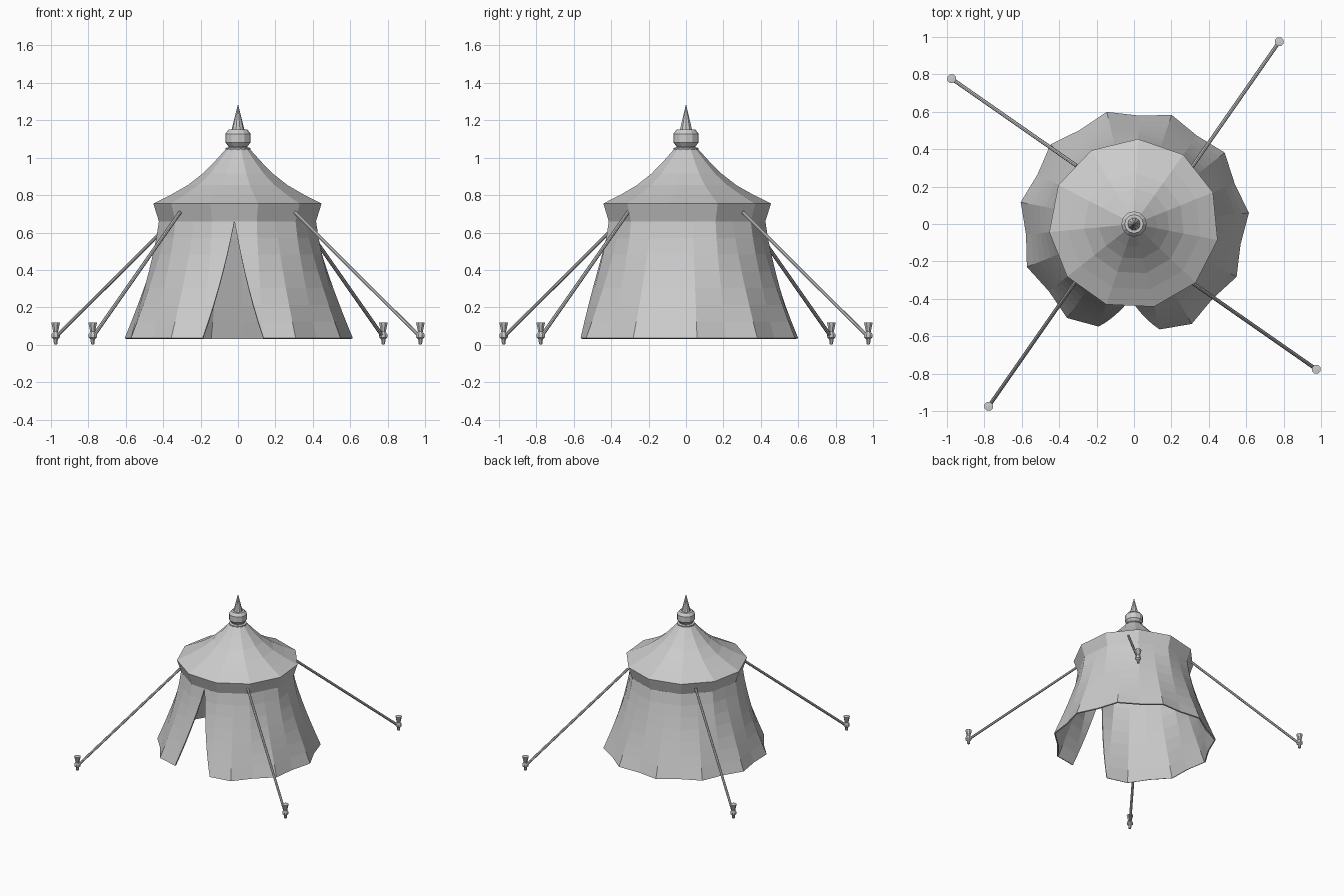
import bpy, bmesh, math
from mathutils import Vector

cube = bpy.data.objects.get("Cube")
if cube:
    bpy.data.objects.remove(cube)

grey = bpy.data.materials.new("canvas_grey")
grey.use_nodes = True
GREY = (0.6, 0.6, 0.6, 1)
grey.diffuse_color = GREY
grey.node_tree.nodes["Principled BSDF"].inputs["Base Color"].default_value = GREY

SIDES = 11
STEP = math.tau / SIDES
START = math.radians(87.3)          # direction of the first roof corner


def polar(r, a, z):
    return Vector((r * math.cos(a), r * math.sin(a), z))


def finish(name, bm):
    bmesh.ops.remove_doubles(bm, verts=bm.verts, dist=0.0005)
    bmesh.ops.recalc_face_normals(bm, faces=bm.faces)
    mesh = bpy.data.meshes.new(name)
    bm.to_mesh(mesh)
    bm.free()
    mesh.materials.append(grey)
    obj = bpy.data.objects.new(name, mesh)
    bpy.context.collection.objects.link(obj)
    return obj


def skin(bm, rows, closed):
    """Join rows of points with quads."""
    grid = [[bm.verts.new(p) for p in row] for row in rows]
    for a, b in zip(grid, grid[1:]):
        n = len(a)
        for i in range(n if closed else n - 1):
            j = (i + 1) % n
            bm.faces.new((a[i], a[j], b[j], b[i]))


def lathe(name, profile, sides, start=0.0, centre=(0, 0)):
    """Faceted solid of revolution from (radius, height) pairs."""
    bm = bmesh.new()
    offset = Vector((*centre, 0))
    skin(bm, [[polar(r, start + math.tau * i / sides, z) + offset
               for i in range(sides)] for r, z in profile], True)
    return finish(name, bm)


def thicken(obj, thickness):
    mod = obj.modifiers.new("thickness", "SOLIDIFY")
    mod.thickness = thickness
    mod.offset = -1


# Roof with the inward-sloping band below its eave
roof = lathe("roof", [(0.425, 0.66), (0.455, 0.755), (0.36, 0.802), (0.27, 0.853),
                      (0.19, 0.915), (0.125, 0.98), (0.063, 1.048)], SIDES, START)
thicken(roof, 0.01)

# Pleated wall, open in one panel as a tall triangular doorway
DOOR = START - 5.5 * STEP
ROWS = 7
rows = []
for k in range(ROWS + 1):
    t = k / ROWS
    z = 0.66 - 0.625 * t
    flare = t ** 1.25
    fold = 0.425 + 0.155 * flare
    crest = 0.408 + 0.209 * flare
    row = [polar(crest if i % 2 == 0 else fold, DOOR + i * STEP / 2, z)
           for i in range(2 * SIDES + 1)]
    # the two flap edges sweep from the apex to the neighbouring folds
    row[0] = row[0].lerp(row[1], t)
    row[-1] = row[-1].lerp(row[-2], t)
    rows.append(row)
bm = bmesh.new()
skin(bm, rows, False)
thicken(finish("wall", bm), 0.01)

# Finial: collar, faceted ball and spike
lathe("finial_collar", [(0, 1.04), (0.066, 1.042), (0.066, 1.052), (0.05, 1.056),
                        (0.05, 1.07), (0, 1.07)], 12)
lathe("finial_ball", [(0, 1.055), (0.05, 1.06), (0.068, 1.082), (0.068, 1.128),
                      (0.05, 1.15), (0, 1.153)], 12)
lathe("finial_spike", [(0, 1.148), (0.034, 1.15), (0, 1.287)], 10)

# Four guy ropes, each tied to a ground peg
for q, place in enumerate(("front_left", "back_left", "back_right", "front_right")):
    c, s = round(math.cos(q * math.pi / 2)), round(math.sin(q * math.pi / 2))

    def turn(x, y, z):
        return Vector((x * c - y * s, x * s + y * c, z))

    top, foot = turn(0.305, -0.31, 0.708), turn(0.975, -0.777, 0.04)
    axis = foot - top
    bm = bmesh.new()
    bmesh.ops.create_cone(bm, cap_ends=True, segments=8, radius1=0.01,
                          radius2=0.01, depth=axis.length)
    bmesh.ops.transform(bm, verts=bm.verts, matrix=axis.to_track_quat("Z", "Y").to_matrix().to_4x4())
    bmesh.ops.translate(bm, verts=bm.verts, vec=(top + foot) / 2)
    finish("rope_" + place, bm)
    lathe("peg_" + place, [(0, 0), (0.01, 0.004), (0.013, 0.03), (0.024, 0.04),
                           (0.024, 0.055), (0.014, 0.07), (0.025, 0.118), (0, 0.12)],
          8, math.pi / 8, foot.xy)
